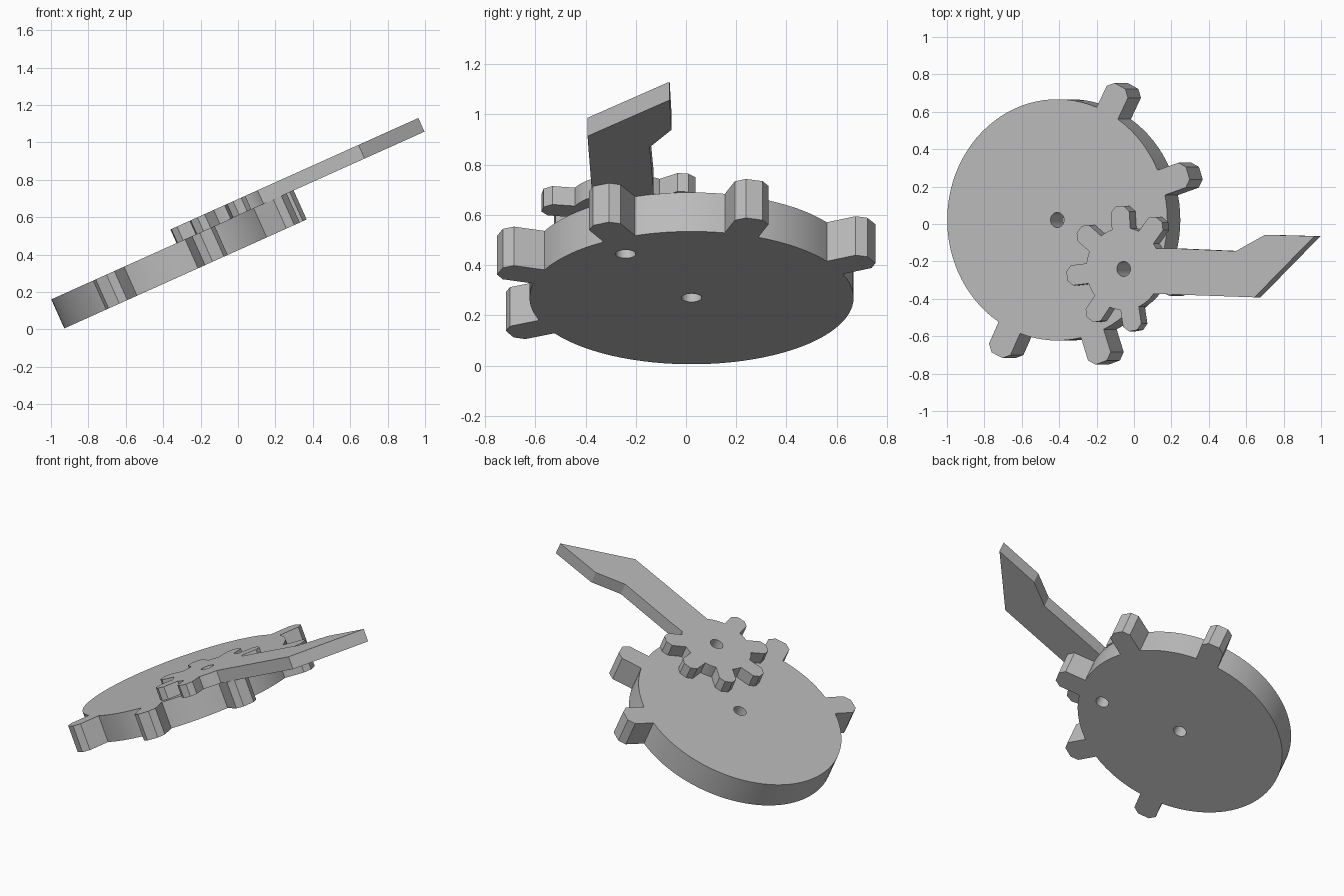
import bpy, bmesh
from math import sin, cos, pi, radians, atan2, sqrt, tau
from mathutils import Matrix

cube = bpy.data.objects.get("Cube")
if cube:
    bpy.data.objects.remove(cube)

grey = bpy.data.materials.new("plain grey")
grey.use_nodes = True
GREY = (0.5, 0.5, 0.5, 1)
grey.diffuse_color = GREY
grey.node_tree.nodes["Principled BSDF"].inputs["Base Color"].default_value = GREY

TILT = Matrix.Rotation(radians(-24.2), 4, 'Y')


def tooth(deg, root, tip, half, bevel):
    """Chamfered tooth, listed anticlockwise and turned to its angle."""
    a = radians(deg)
    base = sqrt(root * root - half * half)
    side = [(base, half), (tip - bevel, half), (tip, half - bevel)]
    pts = [(x, -y) for x, y in side] + side[::-1]
    return [(x * cos(a) - y * sin(a), x * sin(a) + y * cos(a)) for x, y in pts]


def outline(root, parts):
    """Join protruding parts with arcs of the root circle."""
    pts = []
    for i, part in enumerate(parts):
        pts += part
        start = atan2(part[-1][1], part[-1][0])
        nxt = parts[(i + 1) % len(parts)][0]
        sweep = (atan2(nxt[1], nxt[0]) - start) % tau
        n = max(2, round(sweep / radians(4)))
        pts += [(root * cos(start + sweep * k / n), root * sin(start + sweep * k / n))
                for k in range(1, n)]
    return pts


def plate(name, border, holes, centre, bottom, thick):
    """Extrude an outline with round holes, then tilt it into place."""
    bm = bmesh.new()
    loops = [border]
    for hx, hy, r in holes:
        loops.append([(hx + r * cos(tau * k / 32), hy + r * sin(tau * k / 32))
                      for k in range(32)])
    for loop in loops:
        vs = [bm.verts.new((x + centre[0], y + centre[1], bottom)) for x, y in loop]
        for a, b in zip(vs, vs[1:] + vs[:1]):
            bm.edges.new((a, b))
    bmesh.ops.triangle_fill(bm, use_beauty=True, edges=bm.edges[:], normal=(0, 0, 1))
    ext = bmesh.ops.extrude_face_region(bm, geom=bm.faces[:], use_keep_orig=True)
    bmesh.ops.translate(bm, vec=(0, 0, thick),
                        verts=[g for g in ext["geom"] if isinstance(g, bmesh.types.BMVert)])
    bmesh.ops.recalc_face_normals(bm, faces=bm.faces[:])
    bm.transform(TILT)
    me = bpy.data.meshes.new(name)
    bm.to_mesh(me)
    bm.free()
    me.materials.append(grey)
    ob = bpy.data.objects.new(name, me)
    bpy.context.collection.objects.link(ob)
    bpy.ops.object.select_all(action='DESELECT')
    ob.select_set(True)
    bpy.context.view_layer.objects.active = ob
    bpy.ops.object.shade_smooth_by_angle(angle=radians(25))


WHEEL, GEAR = (-0.2, 0.022), (0.225, -0.24)
PIN = 0.04

# Large wheel: five teeth on one side, axle hole and pin hole
R = 0.645
teeth = [tooth(-116 + 44.7 * i, R, 0.805, 0.07, 0.035) for i in range(5)]
plate("large_wheel", outline(R, teeth),
      [(0, 0, PIN), (GEAR[0] - WHEEL[0], GEAR[1] - WHEEL[1], PIN)],
      WHEEL, 0.386, 0.17)

# Small gear with its pointer arm in one outline
r = 0.22
arm = [(0.175, -0.133), (0.767, -0.152), (1.118, 0.175), (0.828, 0.182),
       (0.658, 0.095), (0.279, 0.11), (0.19, 0.11)]
small = [tooth(a, r, 0.335, 0.054, 0.03) for a in (52, 94, 141, 186.5, 234, 279.5)]
plate("small_gear_with_arm", outline(r, [arm] + small), [(0, 0, PIN)],
      GEAR, 0.556, 0.08)
